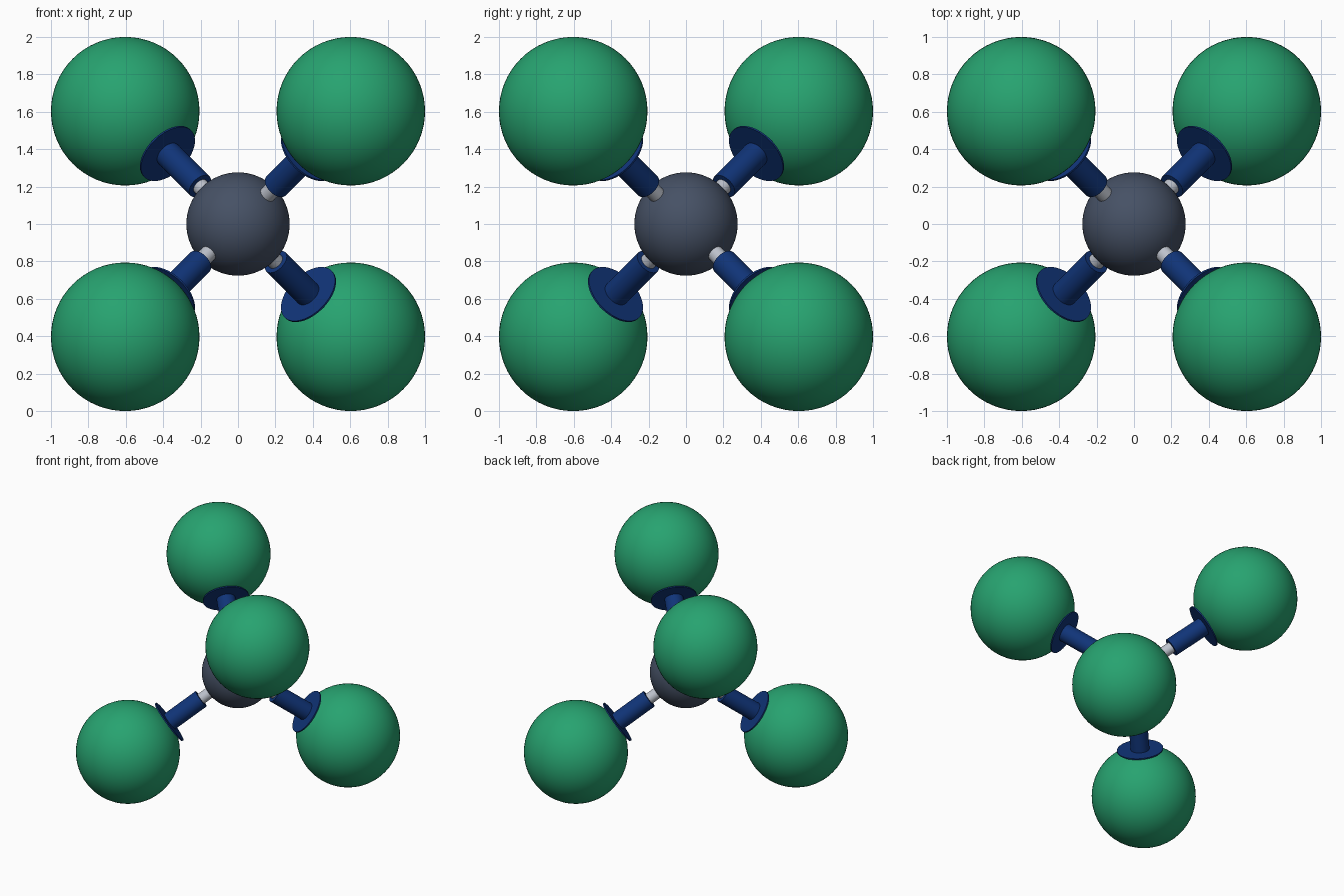
import bpy
import math
from mathutils import Vector

if "Cube" in bpy.data.objects:
    bpy.data.objects.remove(bpy.data.objects["Cube"])

CENTRE = Vector((0, 0, 1))
DIRECTIONS = [(-1, 1, 1), (1, 1, -1), (1, -1, 1), (-1, -1, -1)]  # tetrahedral arms


def material(name, srgb):
    mat = bpy.data.materials.new(name)
    lin = [((c / 255 + 0.055) / 1.055) ** 2.4 for c in srgb]
    mat.diffuse_color = (*lin, 1)
    mat.use_nodes = True
    mat.node_tree.nodes["Principled BSDF"].inputs["Base Color"].default_value = mat.diffuse_color
    return mat


green = material("green", (39, 163, 112))
slate = material("slate_grey", (70, 81, 101))
navy = material("navy_blue", (16, 52, 120))
silver = material("silver_grey", (190, 195, 205))


def finish(name, mat):
    obj = bpy.context.object
    obj.name = name
    obj.data.materials.append(mat)
    bpy.ops.object.shade_smooth_by_angle(angle=math.radians(35))
    return obj


def ball(name, pos, radius, mat):
    bpy.ops.mesh.primitive_uv_sphere_add(segments=64, ring_count=32, radius=radius, location=pos)
    return finish(name, mat)


def rod(name, direction, start, end, radius, mat):
    """Cylinder lying along an arm between two distances from the hub."""
    bpy.ops.mesh.primitive_cylinder_add(
        vertices=48, radius=radius, depth=end - start,
        location=CENTRE + direction * (start + end) / 2,
        rotation=direction.to_track_quat('Z', 'Y').to_euler())
    return finish(name, mat)


# Central hub
ball("hub_ball", CENTRE, 0.276, slate)

# Four arms, each a pin, sleeve, thin collar and outer ball
for i, d in enumerate(DIRECTIONS, 1):
    axis = Vector(d).normalized()
    rod(f"pin_{i}", axis, 0.20, 0.40, 0.044, silver)
    rod(f"sleeve_{i}", axis, 0.35, 0.66, 0.072, navy)
    rod(f"collar_{i}", axis, 0.648, 0.658, 0.177, navy)
    ball(f"outer_ball_{i}", CENTRE + Vector(d) * 0.603, 0.397, green)
